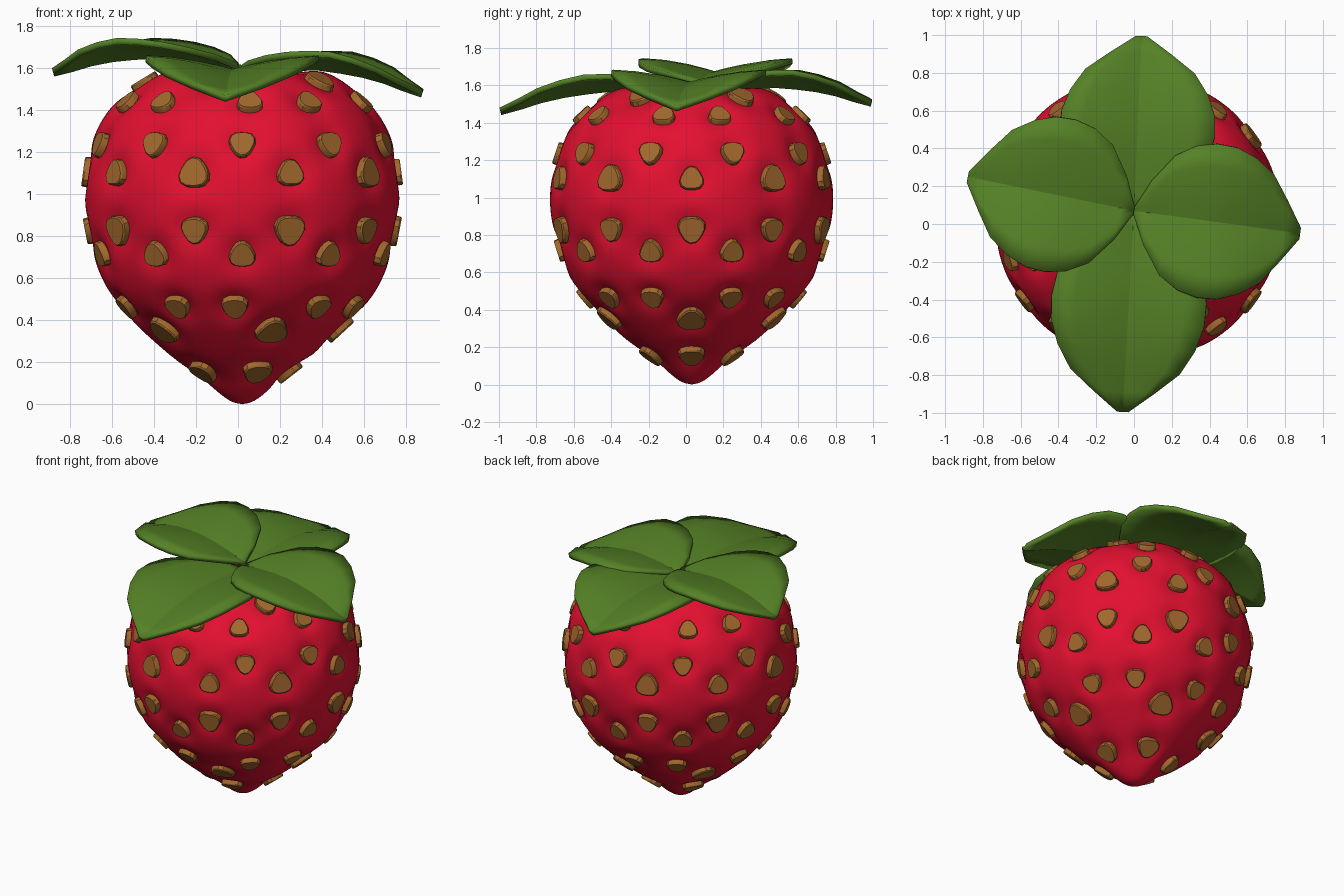
import bpy, bmesh, math
from mathutils import Vector

cube = bpy.data.objects.get("Cube")
if cube:
    bpy.data.objects.remove(cube, do_unlink=True)

CENTRE = Vector((0.02, 0.03, 0))
TAU = math.tau


def material(name, rgb, rough):
    mat = bpy.data.materials.new(name)
    mat.use_nodes = True
    mat.diffuse_color = (*rgb, 1)
    bsdf = mat.node_tree.nodes["Principled BSDF"]
    bsdf.inputs["Base Color"].default_value = (*rgb, 1)
    bsdf.inputs["Roughness"].default_value = rough
    return mat


RED = material("berry red", (0.77, 0.005, 0.03), 0.5)
TAN = material("seed tan", (0.36, 0.14, 0.026), 0.6)
GREEN = material("leaf green", (0.09, 0.22, 0.019), 0.6)


def finish(name, bm, mat, angle):
    bmesh.ops.recalc_face_normals(bm, faces=bm.faces)
    mesh = bpy.data.meshes.new(name)
    bm.to_mesh(mesh)
    bm.free()
    mesh.materials.append(mat)
    obj = bpy.data.objects.new(name, mesh)
    bpy.context.collection.objects.link(obj)
    bpy.ops.object.select_all(action='DESELECT')
    obj.select_set(True)
    bpy.context.view_layer.objects.active = obj
    bpy.ops.object.shade_smooth_by_angle(angle=math.radians(angle))
    return obj


def spline(points, steps):
    """Smooth curve through the points."""
    pts = [Vector(p) for p in points]
    pts = [2 * pts[0] - pts[1]] + pts + [2 * pts[-1] - pts[-2]]
    out = []
    for a, b, c, d in zip(pts, pts[1:], pts[2:], pts[3:]):
        for i in range(steps):
            t = i / steps
            out.append(0.5 * (2 * b + (c - a) * t + (2 * a - 5 * b + 4 * c - d) * t ** 2
                              + (3 * b - a - 3 * c + d) * t ** 3))
    return out + [pts[-2]]


# Berry outline as (radius, height), tip to crown
outline = spline([(0, 0), (0.06, 0.018), (0.16, 0.09), (0.29, 0.19), (0.42, 0.3), (0.535, 0.41),
                  (0.635, 0.54), (0.70, 0.68), (0.74, 0.83), (0.757, 0.98), (0.745, 1.13),
                  (0.708, 1.27), (0.635, 1.40), (0.53, 1.50), (0.42, 1.57), (0.33, 1.587),
                  (0.18, 1.57), (0, 1.55)], 5)

# Seed rows: radius, height, pair centre angle, half gap of pair, point direction, size
rows = [(0.24, 0.15, 0, 0, -1, 0.068), (0.46, 0.34, 0, 0, 1, 0.076),
        (0.58, 0.475, 36, 14.5, -1, 0.061), (0.70, 0.71, 36, 18, 1, 0.061),
        (0.74, 0.835, 0, 0, -1, 0.072), (0.74, 0.835, 36, 0, -1, 0.063),
        (0.74, 1.105, 36, 0, 1, 0.072), (0.74, 1.105, 0, 0, 1, 0.063),
        (0.71, 1.23, 0, 18, -1, 0.061), (0.59, 1.445, 0, 14.5, 1, 0.059),
        (0.46, 1.54, 36, 0, -1, 0.07), (0.25, 1.58, 36, 0, 1, 0.062)]

seeds = []
for r, z, start, gap, point, size in rows:
    i = min(range(1, len(outline) - 1), key=lambda k: (outline[k] - Vector((r, z))).length)
    tr, tz = (outline[i + 1] - outline[i - 1]).normalized()
    for k in range(5):
        for g in {-gap, gap}:
            a = math.radians(start + 72 * k + g)
            out, side = Vector((math.cos(a), math.sin(a), 0)), Vector((-math.sin(a), math.cos(a), 0))
            up = out * tr + Vector((0, 0, tz))
            normal = out * tz - Vector((0, 0, tr))
            pos = CENTRE + out * outline[i].x + Vector((0, 0, outline[i].y))
            seeds.append((pos, normal, side, up * point, size))

# Berry body: turned outline with a dimple under every seed
SEG = 120
bm = bmesh.new()
rings = [[bm.verts.new(CENTRE + Vector((p.x * math.cos(TAU * j / SEG), p.x * math.sin(TAU * j / SEG), p.y)))
          for j in range(SEG)] for p in outline[1:-1]]
for lo, hi in zip(rings, rings[1:]):
    for j in range(SEG):
        n = (j + 1) % SEG
        bm.faces.new((lo[j], lo[n], hi[n], hi[j]))
for ring, end in ((rings[0], outline[0]), (rings[-1], outline[-1])):
    pole = bm.verts.new(CENTRE + Vector((0, 0, end.y)))
    for j in range(SEG):
        bm.faces.new((ring[j], ring[(j + 1) % SEG], pole))
bmesh.ops.recalc_face_normals(bm, faces=bm.faces)
bm.normal_update()
moves = []
for v in bm.verts:
    dent = sum(0.036 * math.exp(-((v.co - s[0]).length / (s[4] * 1.4)) ** 2) for s in seeds)
    moves.append(v.normal * -min(dent, 0.04))
for v, move in zip(bm.verts, moves):
    v.co += move
finish("berry_body", bm, RED, 60)

# Seeds: rounded triangular plates sitting in the dimples
bm = bmesh.new()
SIDES = 15
for pos, normal, side, up, size in seeds:
    loops = []
    for depth, scale in ((-0.055, 1.05), (0.002, 1.0), (0.009, 0.92)):
        loop = []
        for j in range(SIDES):
            t = TAU * j / SIDES
            rad = size * scale * (1 - 0.1 * math.sin(3 * t))
            loop.append(bm.verts.new(pos + normal * depth
                                     + (side * math.cos(t) + up * math.sin(t)) * rad))
        loops.append(loop)
    for lo, hi in zip(loops, loops[1:]):
        for j in range(SIDES):
            n = (j + 1) % SIDES
            bm.faces.new((lo[j], lo[n], hi[n], hi[j]))
    bm.faces.new(loops[0])
    bm.faces.new(loops[-1])
finish("seeds", bm, TAN, 30)

# Leaf stations: fraction of length, half width, midrib height, edge height
stations = [(0.0, 0.02, 1.58, 1.59), (0.08, 0.17, 1.59, 1.625), (0.2, 0.32, 1.6, 1.65),
            (0.32, 0.385, 1.605, 1.665), (0.44, 0.41, 1.605, 1.67), (0.56, 0.405, 1.59, 1.665),
            (0.68, 0.365, 1.57, 1.635), (0.8, 0.29, 1.54, 1.59), (0.9, 0.165, 1.505, 1.535),
            (1.0, 0.03, 1.475, 1.485)]
ACROSS = (-1, -0.7, -0.4, -0.18, 0, 0.18, 0.4, 0.7, 1)


def leaf(name, tip, base_lift, tip_lift):
    root = Vector((0, 0.07))
    axis = Vector(tip) - root
    side = Vector((-axis.y, axis.x)).normalized()
    bm = bmesh.new()
    grid = []
    for t, width, mid, edge in stations:
        row = []
        for u in ACROSS:
            p = root + axis * t + side * (u * width)
            rise = 1 - (1 - abs(u)) ** 1.7
            z = mid + (edge - mid) * rise + base_lift + (tip_lift - base_lift) * t
            row.append(bm.verts.new((p.x, p.y, z)))
        grid.append(row)
    for a, b in zip(grid, grid[1:]):
        for j in range(len(ACROSS) - 1):
            bm.faces.new((a[j], b[j], b[j + 1], a[j + 1]))
    obj = finish(name, bm, GREEN, 24)
    solid = obj.modifiers.new("thickness", 'SOLIDIFY')
    solid.thickness = 0.03
    solid.offset = -1 if obj.data.polygons[0].normal.z > 0 else 1


leaf("left_leaf", (0.88, -0.05), 0.012, 0.015)
leaf("right_leaf", (-0.88, 0.25), 0.035, 0.115)
leaf("front_leaf", (-0.06, -0.995), -0.012, -0.005)
leaf("back_leaf", (0.04, 0.995), -0.012, 0.04)
